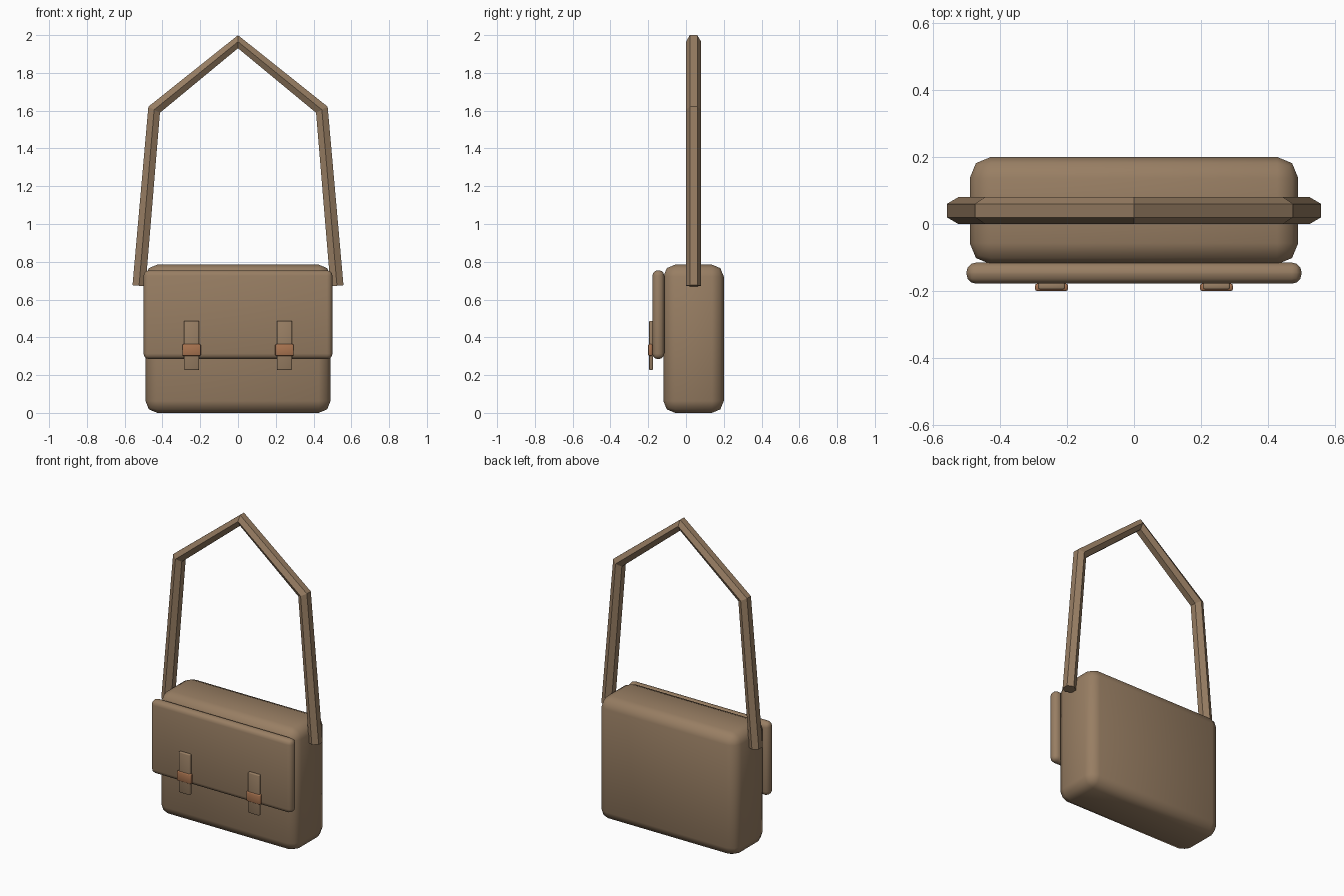
import bpy, bmesh, math
from mathutils import Vector

if "Cube" in bpy.data.objects:
    bpy.data.objects.remove(bpy.data.objects["Cube"])


def material(name, rgb):
    m = bpy.data.materials.new(name)
    m.diffuse_color = (*rgb, 1)
    m.use_nodes = True
    m.node_tree.nodes["Principled BSDF"].inputs["Base Color"].default_value = m.diffuse_color
    return m


leather = material("brown leather", (0.314, 0.209, 0.125))
copper = material("copper", (0.40, 0.175, 0.08))


def finish(name, bm, mat, angle):
    bmesh.ops.recalc_face_normals(bm, faces=bm.faces)
    me = bpy.data.meshes.new(name)
    bm.to_mesh(me)
    bm.free()
    me.materials.append(mat)
    ob = bpy.data.objects.new(name, me)
    bpy.context.collection.objects.link(ob)
    bpy.ops.object.select_all(action='DESELECT')
    ob.select_set(True)
    bpy.context.view_layer.objects.active = ob
    if angle:
        bpy.ops.object.shade_smooth_by_angle(angle=math.radians(angle))
    return ob


def rounded_box(name, lo, hi, bevel, segments, mat):
    lo, hi = Vector(lo), Vector(hi)
    bm = bmesh.new()
    bmesh.ops.create_cube(bm, size=1)
    for v in bm.verts:
        v.co = (lo + hi) / 2 + v.co * (hi - lo)
    bmesh.ops.bevel(bm, geom=bm.edges[:], offset=bevel, segments=segments,
                    profile=0.5, affect='EDGES', clamp_overlap=True)
    return finish(name, bm, mat, 50)


# Bag body and front flap
rounded_box("bag_body", (-0.49, -0.12, 0), (0.49, 0.20, 0.785), 0.063, 2, leather)
rounded_box("front_flap", (-0.50, -0.178, 0.285), (0.50, -0.115, 0.755), 0.029, 3, leather)

# Closing straps with buckles
for side, s in (("left", -1), ("right", 1)):
    x = 0.246 * s
    rounded_box(side + "_closing_strap", (x - 0.04, -0.195, 0.227),
                (x + 0.04, -0.175, 0.487), 0.005, 2, leather)
    rounded_box(side + "_buckle", (x - 0.049, -0.20, 0.302),
                (x + 0.049, -0.178, 0.364), 0.006, 2, copper)

# Shoulder strap: hexagonal tube swept along an angular arch
path = [Vector(p) for p in ((-0.524, 0.04, 0.673), (-0.444, 0.04, 1.605), (0, 0.04, 1.965),
                            (0.444, 0.04, 1.605), (0.524, 0.04, 0.673))]
radius = 0.04
bm = bmesh.new()
rings = []
for i, p in enumerate(path):
    before = (p - path[i - 1]).normalized() if i else Vector()
    after = (path[i + 1] - p).normalized() if i < len(path) - 1 else Vector()
    tangent = (before + after).normalized()
    across = Vector((-tangent.z, 0, tangent.x))
    rings.append([bm.verts.new(p + radius * (math.cos(a) * Vector((0, 1, 0)) + math.sin(a) * across))
                  for a in (k * math.pi / 3 for k in range(6))])
for a, b in zip(rings, rings[1:]):
    for k in range(6):
        n = (k + 1) % 6
        bm.faces.new((a[k], a[n], b[n], b[k]))
bm.faces.new(rings[0])
bm.faces.new(rings[-1])
finish("shoulder_strap", bm, leather, 0)
